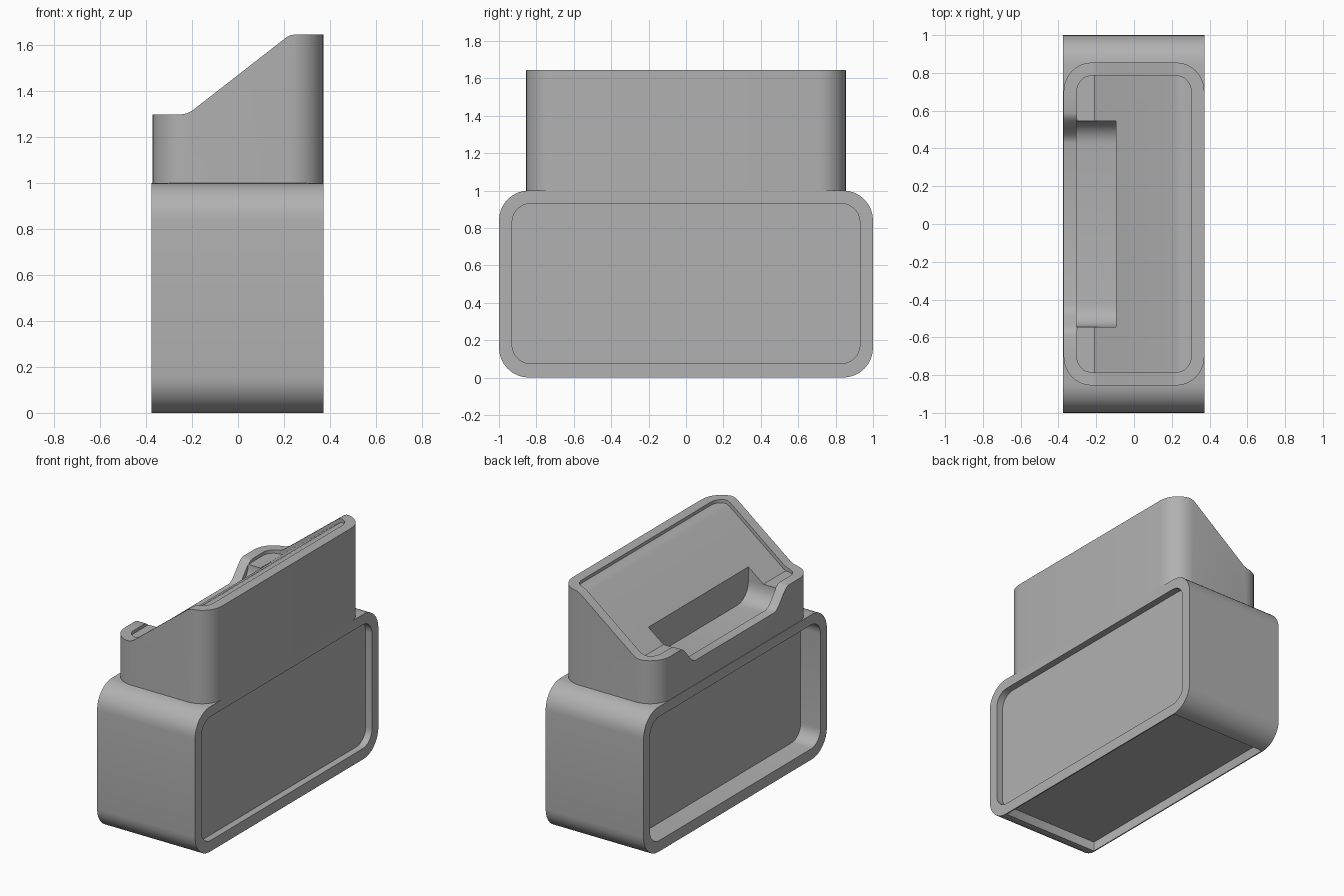
import bpy, bmesh
from math import sin, cos, pi

if "Cube" in bpy.data.objects:
    bpy.data.objects.remove(bpy.data.objects["Cube"])

grey = bpy.data.materials.new("dark_grey")
grey.diffuse_color = (0.44, 0.44, 0.44, 1)
grey.use_nodes = True
grey.node_tree.nodes["Principled BSDF"].inputs["Base Color"].default_value = grey.diffuse_color


def rounded_rect(a0, a1, b0, b1, r, seg=8):
    pts = []
    corners = [(a1 - r, b1 - r), (a0 + r, b1 - r), (a0 + r, b0 + r), (a1 - r, b0 + r)]
    for q, (ca, cb) in enumerate(corners):
        for i in range(seg + 1):
            t = (q + i / seg) * pi / 2
            pts.append((ca + r * cos(t), cb + r * sin(t)))
    return pts


def prism(name, pts, axis, lo, hi):
    """Extrude a closed 2D outline along one axis."""
    place = {'x': lambda a, b, h: (h, a, b),
             'y': lambda a, b, h: (a, h, b),
             'z': lambda a, b, h: (a, b, h)}[axis]
    bm = bmesh.new()
    low = [bm.verts.new(place(a, b, lo)) for a, b in pts]
    top = [bm.verts.new(place(a, b, hi)) for a, b in pts]
    n = len(pts)
    bm.faces.new(low)
    bm.faces.new(top)
    for i in range(n):
        bm.faces.new((low[i], low[(i + 1) % n], top[(i + 1) % n], top[i]))
    bmesh.ops.recalc_face_normals(bm, faces=bm.faces)
    me = bpy.data.meshes.new(name)
    bm.to_mesh(me)
    bm.free()
    me.materials.append(grey)
    ob = bpy.data.objects.new(name, me)
    bpy.context.collection.objects.link(ob)
    return ob


def boolean(ob, cutter, op='DIFFERENCE'):
    cutter.hide_render = True
    m = ob.modifiers.new("cut", 'BOOLEAN')
    m.operation, m.object, m.solver = op, cutter, 'EXACT'
    bpy.context.view_layer.objects.active = ob
    bpy.ops.object.modifier_apply(modifier=m.name)
    bpy.data.objects.remove(cutter)


def smooth(ob):
    bpy.ops.object.select_all(action='DESELECT')
    ob.select_set(True)
    bpy.context.view_layer.objects.active = ob
    bpy.ops.object.shade_smooth_by_angle(angle=0.6)


X = 0.372

# Lower case: rounded block with a recessed panel on each broad side
base = prism("lower_case", rounded_rect(-1, 1, 0, 1, 0.16), 'x', -0.376, X)
panel = rounded_rect(-0.93, 0.93, 0.075, 0.93, 0.1)
boolean(base, prism("left_recess", panel, 'x', -0.6, -0.225))
boolean(base, prism("right_recess", panel, 'x', X - 0.048, 0.6))
# Shallow hollow underneath
boolean(base, prism("under_hollow", rounded_rect(-0.368, 0.364, -0.84, 0.84, 0.01, 2), 'z', -0.2, 0.065))
smooth(base)

# Upper case: rounded column trimmed to the sloping side profile
upper = prism("upper_case", rounded_rect(-X, X, -0.855, 0.855, 0.15), 'z', 0.99, 1.9)
slope = [(-0.6, 1.297), (-0.25, 1.297), (-0.225, 1.301), (-0.2, 1.313),
         (0.21, 1.632), (0.23, 1.642), (0.25, 1.645), (0.6, 1.645)]
boolean(upper, prism("slope_trim", slope + [(0.6, 2.1), (-0.6, 2.1)], 'y', -1.2, 1.2))

# Sunken sloping panel inside the rim
sunk = prism("sunken_panel", rounded_rect(-0.302, 0.302, -0.785, 0.785, 0.08), 'z', 1.1, 2.0)
floor = [(-0.6, 1.275), (-0.21, 1.275), (0.215, 1.605), (0.24, 1.619), (0.27, 1.623), (0.6, 1.623)]
boolean(sunk, prism("panel_floor", floor + [(0.6, 2.1), (-0.6, 2.1)], 'y', -1.2, 1.2), 'INTERSECT')
boolean(upper, sunk)


def trough(name, half, x0, x1):
    """Cutter along x from one half of a symmetrical y-z section."""
    return prism(name, half + [(-y, h) for y, h in reversed(half)], 'x', x0, x1)


# Slot with concave quarter-round ends
arc = [(0.425 + 0.12 * sin(i * pi / 12), 1.265 - 0.12 * cos(i * pi / 12)) for i in range(7)]
boolean(upper, trough("slot_cut", arc + [(0.545, 1.8)], -0.305, -0.095))
# Soft S-shaped dip in the low side of the rim
dip = [(0.43 + 0.16 * t, 1.165 + 0.133 * t * t * (3 - 2 * t)) for t in [i / 8 for i in range(9)]]
boolean(upper, trough("rim_dip", dip + [(0.59, 1.6)], -0.6, -0.3))
smooth(upper)
